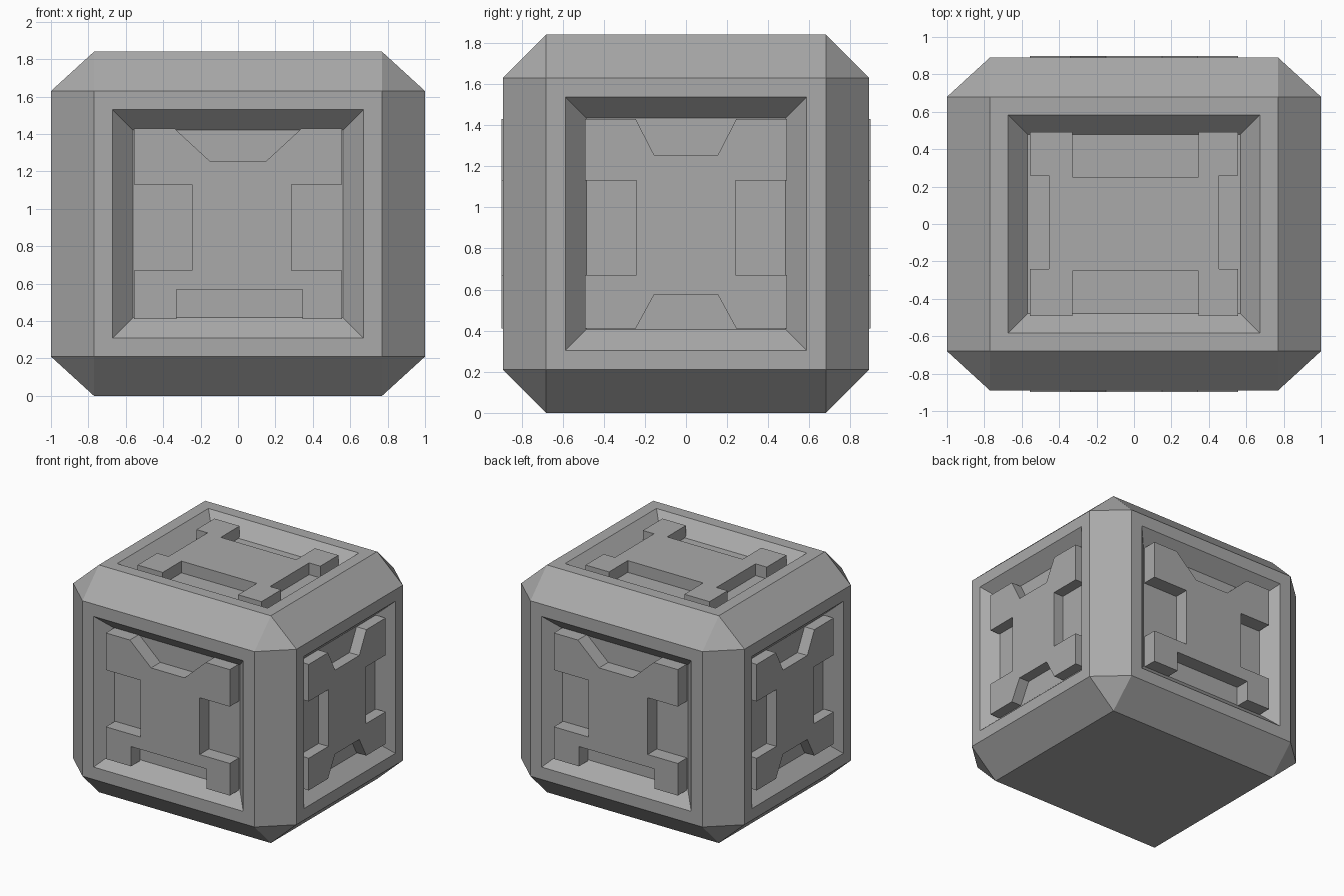
import bpy, bmesh
from mathutils import Matrix, Vector

if "Cube" in bpy.data.objects:
    bpy.data.objects.remove(bpy.data.objects["Cube"], do_unlink=True)

metal = bpy.data.materials.new("grey_metal")
metal.use_nodes = True
GREY = (0.4, 0.4, 0.4, 1)
metal.diffuse_color = GREY
metal.node_tree.nodes["Principled BSDF"].inputs["Base Color"].default_value = GREY

# Outer half sizes, and half sizes of the flat faces inside the chamfers
HALF = Vector((1.0, 0.89, 0.92))
FLAT = Vector((0.77, 0.68, 0.71))
CENTRE = Vector((0, 0, HALF.z))
X, Y, Z = Vector((1, 0, 0)), Vector((0, 1, 0)), Vector((0, 0, 1))


def make_object(name, bm):
    bmesh.ops.recalc_face_normals(bm, faces=bm.faces)
    mesh = bpy.data.meshes.new(name)
    bm.to_mesh(mesh)
    bm.free()
    mesh.materials.append(metal)
    obj = bpy.data.objects.new(name, mesh)
    bpy.context.collection.objects.link(obj)
    return obj


def notched_outline(hw, hh, notches):
    """Rectangle with one notch (start, end, depth, flare) per edge, from the bottom round."""
    edges = [((0, -hh), (1, 0), hw), ((hw, 0), (0, 1), hh),
             ((0, hh), (-1, 0), hw), ((-hw, 0), (0, -1), hh)]
    points = []
    for (mid, along, half), (a, b, depth, flare) in zip(edges, notches):
        m, t = Vector(mid), Vector(along)
        inward = Vector((-t.y, t.x))
        for s, d in ((-half, 0), (a, 0), (a + flare, depth), (b - flare, depth), (b, 0)):
            points.append(m + t * s + inward * d)
    return points


def make_plate(name, outline, u, v, floor, face):
    """Extrude an outline from the recess floor to its face distance."""
    n = u.cross(v)
    bm = bmesh.new()
    base = bm.faces.new([bm.verts.new(CENTRE + u * p.x + v * p.y + n * (floor - 0.004))
                         for p in outline])
    grown = bmesh.ops.extrude_face_region(bm, geom=[base], use_keep_orig=True)["geom"]
    bmesh.ops.translate(bm, vec=n * (face - floor + 0.004),
                        verts=[g for g in grown if isinstance(g, bmesh.types.BMVert)])
    make_object(name, bm)


front_shape = notched_outline(0.555, 0.51, [
    (-0.33, 0.345, 0.16, 0), (-0.25, 0.21, 0.27, 0),
    (-0.34, 0.34, 0.175, 0.19), (-0.21, 0.25, 0.31, 0)])
side_shape = notched_outline(0.492, 0.51, [
    (-0.245, 0.245, 0.165, 0.09), (-0.25, 0.21, 0.252, 0),
    (-0.245, 0.245, 0.175, 0.09), (-0.21, 0.25, 0.252, 0)])
top_shape = notched_outline(0.555, 0.492, [
    (-0.33, 0.345, 0.24, 0), (-0.24, 0.26, 0.1, 0),
    (-0.345, 0.33, 0.24, 0), (-0.26, 0.24, 0.1, 0)])

# name, outline, u axis, v axis, rim width, slope width, recess depth, plate distance
panels = [
    ("front_plate", front_shape, X, Z, 0.1, 0.108, 0.11, 0.898),
    ("back_plate", front_shape, -X, Z, 0.1, 0.108, 0.11, 0.898),
    ("left_plate", side_shape, Y, Z, 0.094, 0.102, 0.11, 0.978),
    ("right_plate", side_shape, -Y, Z, 0.094, 0.102, 0.11, 0.978),
    ("top_plate", top_shape, X, Y, 0.096, 0.105, 0.11, 0.905),
]

# Chamfered body: hull of the six flat faces
bm = bmesh.new()
for axis in range(3):
    for sx in (-1, 1):
        for sy in (-1, 1):
            for sz in (-1, 1):
                p = FLAT.copy()
                p[axis] = HALF[axis]
                bm.verts.new(CENTRE + Vector((p.x * sx, p.y * sy, p.z * sz)))
bmesh.ops.convex_hull(bm, input=bm.verts)
bmesh.ops.dissolve_limit(bm, angle_limit=0.01, verts=bm.verts, edges=bm.edges)
bmesh.ops.recalc_face_normals(bm, faces=bm.faces)

# Recess every side except the underside, and fill each recess with its plate
for name, shape, u, v, rim, slope, depth, face in panels:
    n = u.cross(v)
    bm.normal_update()
    panel = max(bm.faces, key=lambda f: f.normal.dot(n) * 10 + f.calc_area())
    bmesh.ops.inset_region(bm, faces=[panel], thickness=rim, use_even_offset=True)
    bmesh.ops.inset_region(bm, faces=[panel], thickness=slope, use_even_offset=True)
    bmesh.ops.translate(bm, verts=panel.verts, vec=-n * depth)
    size = abs(HALF.dot(n))
    make_plate(name, shape, u, v, size - depth, face)
make_object("crate_body", bm)
